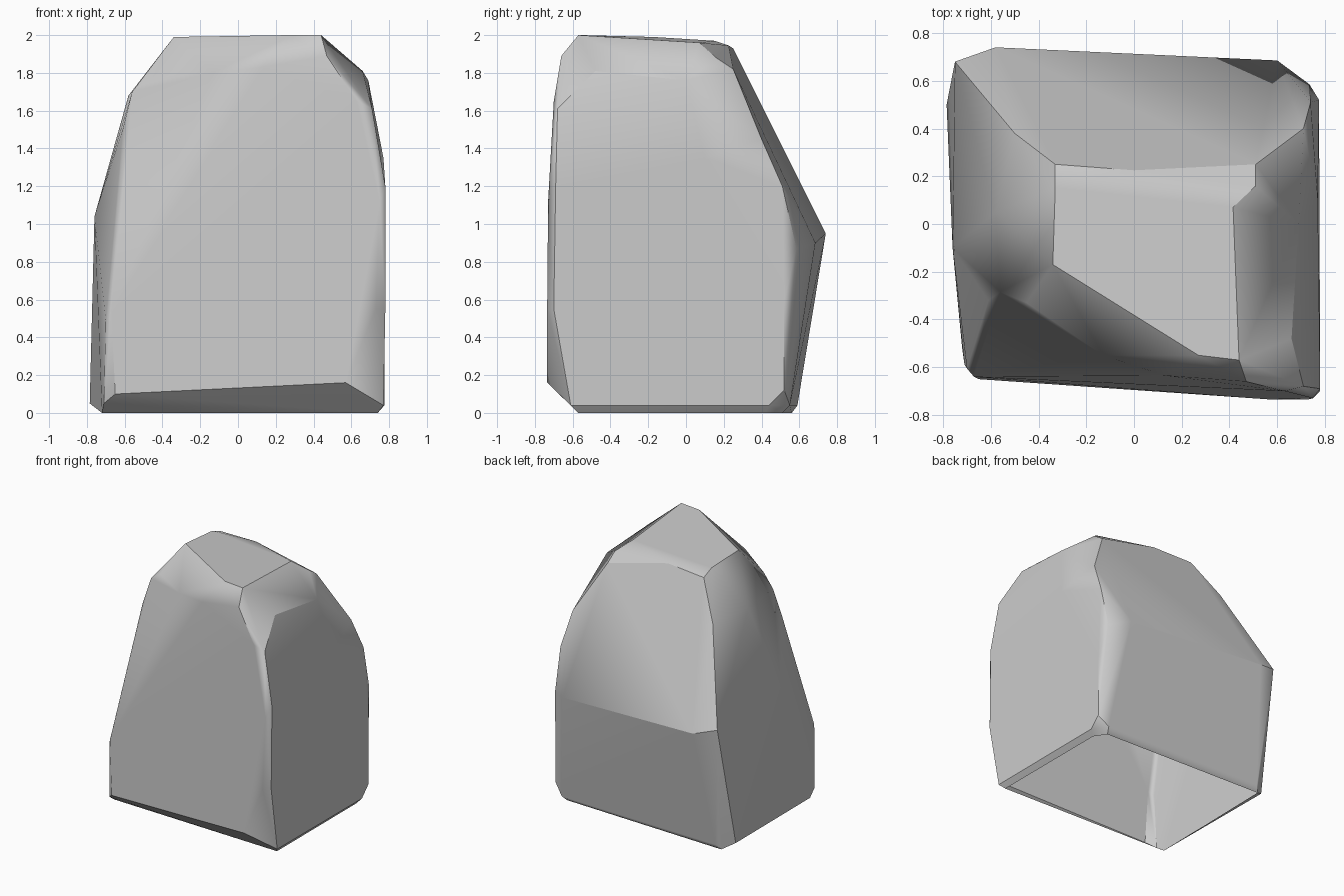
import bpy, bmesh, math

# Cross-section loops of the boulder, from the ground upwards
foot = [(-0.72, -0.52, 0), (0.74, -0.57, 0), (0.74, 0.42, 0), (0.68, 0.51, 0), (-0.70, 0.56, 0)]
skirt = [(-0.71, -0.59, 0.05), (-0.65, -0.65, 0.10), (0.57, -0.735, 0.16),
         (0.77, -0.61, 0.04), (0.775, 0.44, 0.04), (0.775, 0.52, 0.12),
         (0.70, 0.55, 0.04), (-0.67, 0.59, 0.04), (-0.785, 0.50, 0.05)]
waist = [(-0.67, -0.64, 0.53), (-0.70, -0.605, 0.49), (-0.76, -0.10, 1.04), (-0.75, 0.68, 1.00),
         (-0.58, 0.74, 0.95), (0.60, 0.685, 0.90), (0.735, 0.585, 0.87),
         (0.775, 0.52, 0.60), (0.73, -0.735, 0.55), (0.78, -0.70, 0.55)]
shoulder = [(0.75, -0.73, 1.12), (0.78, -0.69, 1.20), (0.77, 0.10, 1.35),
            (0.74, 0.51, 1.20), (0.71, 0.40, 1.45), (0.63, -0.70, 1.65),
            (0.71, -0.68, 1.61), (-0.61, -0.32, 1.50)]
crown = [(-0.56, -0.285, 1.70), (-0.45, -0.33, 1.78), (-0.13, -0.55, 1.80),
         (0.13, -0.635, 1.83), (0.47, -0.66, 1.89), (0.66, -0.48, 1.81),
         (0.69, 0.00, 1.76), (-0.58, 0.05, 1.68), (-0.50, 0.38, 1.66)]
cap = [(0.44, -0.57, 2.0), (0.27, -0.55, 2.0), (-0.34, -0.17, 1.99),
       (-0.33, 0.15, 1.97), (-0.33, 0.25, 1.93), (0.0, 0.225, 1.945),
       (0.51, 0.25, 1.82), (0.51, 0.16, 1.88), (0.415, 0.07, 1.96)]

# Faceted stone skin stretched around the loops
bm = bmesh.new()
for loop in (foot, skirt, waist, shoulder, crown, cap):
    for p in loop:
        bm.verts.new(p)
hull = bmesh.ops.convex_hull(bm, input=bm.verts[:])
spare = {g for g in hull["geom_interior"] + hull["geom_unused"] if isinstance(g, bmesh.types.BMVert)}
bmesh.ops.delete(bm, geom=list(spare), context='VERTS')

# Merge nearly coplanar triangles into broad facets
bmesh.ops.dissolve_limit(bm, angle_limit=math.radians(2), verts=bm.verts[:], edges=bm.edges[:])
bmesh.ops.recalc_face_normals(bm, faces=bm.faces[:])

# Open underside
under = [f for f in bm.faces if all(v.co.z < 0.01 for v in f.verts)]
bmesh.ops.delete(bm, geom=under, context='FACES')

mesh = bpy.data.meshes.new("boulder")
bm.to_mesh(mesh)
bm.free()
boulder = bpy.data.objects.new("boulder", mesh)
bpy.context.collection.objects.link(boulder)

# Crisp main ridges, with large facets kept flat by weighted normals
bpy.context.view_layer.objects.active = boulder
boulder.select_set(True)
bpy.ops.object.shade_smooth_by_angle(angle=math.radians(30))
weighted = boulder.modifiers.new("flat_facets", 'WEIGHTED_NORMAL')
weighted.keep_sharp = True
weighted.weight = 80
